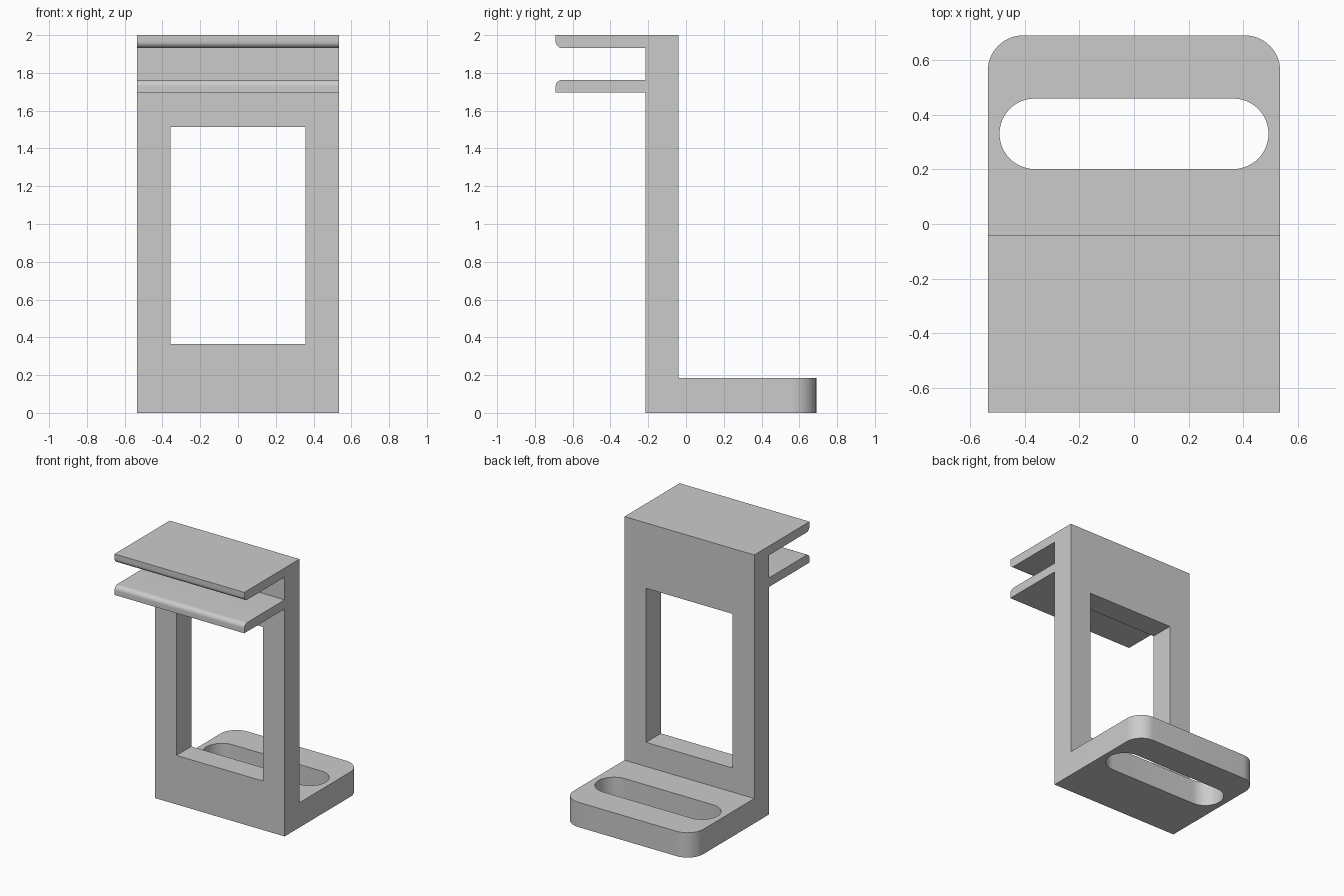
import bpy, bmesh, math
from mathutils import Vector

if "Cube" in bpy.data.objects:
    bpy.data.objects.remove(bpy.data.objects["Cube"])

HALF_W = 0.535
BACK, FRONT = 0.69, -0.69


def prism(name, pts, offset, bevels=()):
    """Extrude a closed 3D outline by offset, then round the chosen edges."""
    bm = bmesh.new()
    face = bm.faces.new([bm.verts.new(p) for p in pts])
    ext = bmesh.ops.extrude_face_region(bm, geom=[face])
    verts = [g for g in ext["geom"] if isinstance(g, bmesh.types.BMVert)]
    bmesh.ops.translate(bm, verts=verts, vec=Vector(offset))
    for test, radius, segs in bevels:
        edges = [e for e in bm.edges if test(e.verts[0].co, e.verts[1].co)]
        bmesh.ops.bevel(bm, geom=edges, offset=radius, segments=segs,
                        profile=0.5, affect='EDGES')
    bmesh.ops.recalc_face_normals(bm, faces=bm.faces)
    mesh = bpy.data.meshes.new(name)
    bm.to_mesh(mesh)
    bm.free()
    obj = bpy.data.objects.new(name, mesh)
    bpy.context.collection.objects.link(obj)
    return obj


def slot_outline(half_len, radius, y, z, n=24):
    pts = []
    for side in (1, -1):
        cx = side * (half_len - radius)
        for i in range(n + 1):
            a = math.pi * i / n - side * math.pi / 2
            pts.append((cx + radius * math.cos(a), y + radius * math.sin(a), z))
    return pts


def along_x(y, z):
    return lambda a, b: all(abs(v.y - y) < 1e-4 and abs(v.z - z) < 1e-4 for v in (a, b))


def rear_corner(a, b):
    return abs(a.z - b.z) > 0.1 and min(a.y, b.y) > BACK - 1e-4


# Bracket body: side profile (y, z) with foot, upright and two clamp jaws
profile = [(BACK, 0), (BACK, 0.185), (-0.04, 0.185), (-0.04, 2), (FRONT, 2),
           (FRONT, 1.932), (-0.215, 1.932), (-0.215, 1.763), (FRONT, 1.763),
           (FRONT, 1.695), (-0.215, 1.695), (-0.215, 0)]
bracket = prism("clamp_bracket", [(-HALF_W, y, z) for y, z in profile],
                (2 * HALF_W, 0, 0),
                [(rear_corner, 0.13, 16),
                 (along_x(FRONT, 1.932), 0.034, 8),
                 (along_x(FRONT, 1.763), 0.034, 8)])

# Cutters: upright window and foot slot
window = prism("window_cutter",
               [(x, -0.4, z) for x, z in
                ((-0.357, 0.365), (0.357, 0.365), (0.357, 1.513), (-0.357, 1.513))],
               (0, 0.6, 0))
slot = prism("slot_cutter", slot_outline(0.492, 0.129, 0.33, -0.1), (0, 0, 0.4))

for cutter in (window, slot):
    mod = bracket.modifiers.new(cutter.name, 'BOOLEAN')
    mod.operation = 'DIFFERENCE'
    mod.solver = 'EXACT'
    mod.object = cutter
    bpy.context.view_layer.objects.active = bracket
    bpy.ops.object.modifier_apply(modifier=mod.name)
    bpy.data.objects.remove(cutter)

# Smooth the rounded surfaces, keep hard edges
bpy.ops.object.select_all(action='DESELECT')
bracket.select_set(True)
bpy.context.view_layer.objects.active = bracket
bpy.ops.object.shade_smooth_by_angle(angle=math.radians(30))
